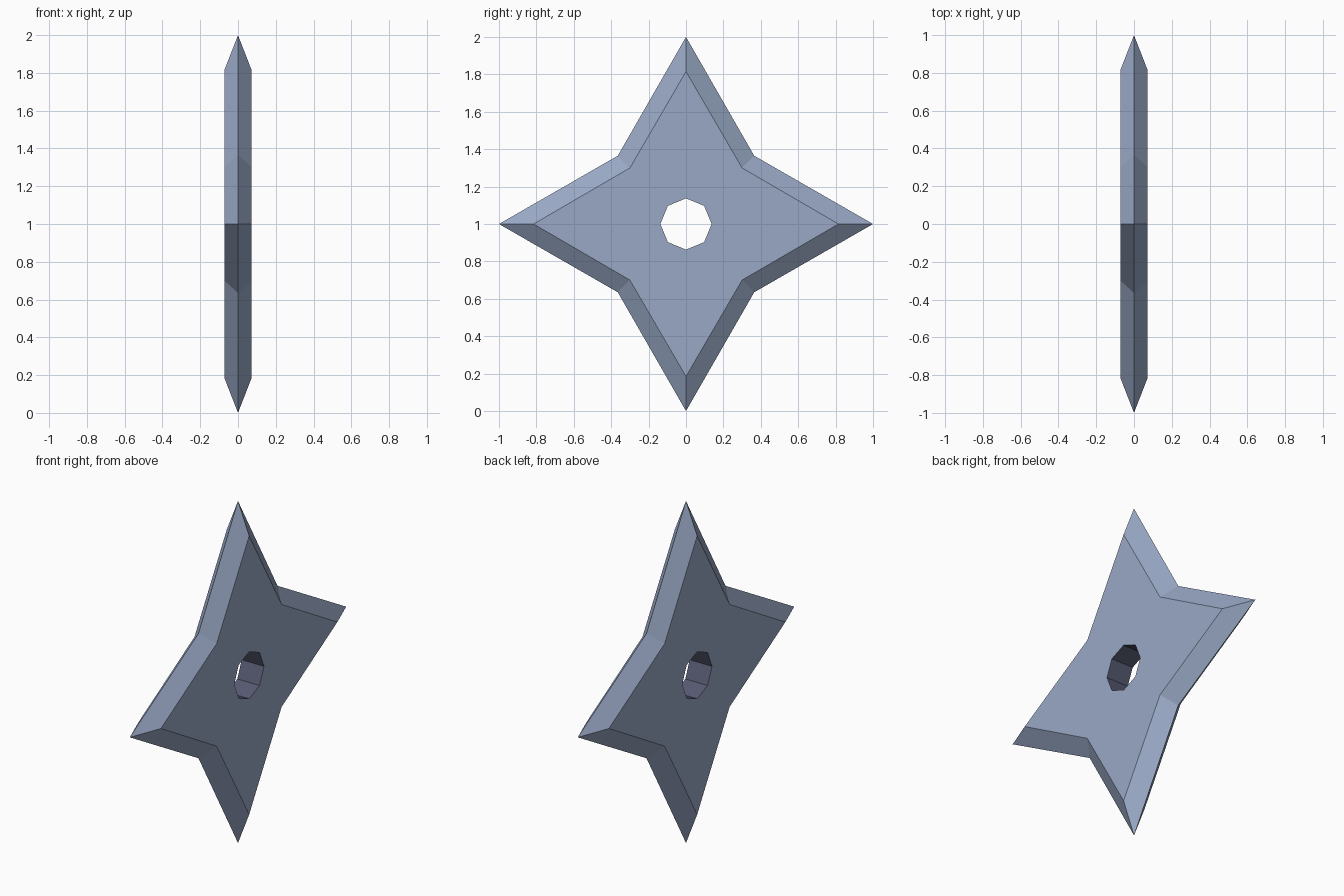
import bpy, bmesh, math

if "Cube" in bpy.data.objects:
    bpy.data.objects.remove(bpy.data.objects["Cube"])

THICK = 0.072     # half thickness of the flat plate
CENTRE_Z = 1.0

# Each ring: x position, radius at the points, radius at the notches
RINGS = [
    (THICK, 0.137, 0.137),     # hole rim, right side
    (THICK, 0.815, 0.424),     # flat face outline, right side
    (0.0, 1.0, 0.516),         # sharp cutting edge
    (-THICK, 0.815, 0.424),    # flat face outline, left side
    (-THICK, 0.137, 0.137),    # hole rim, left side
]


def material(name, colour):
    mat = bpy.data.materials.new(name)
    mat.diffuse_color = (*colour, 1)
    mat.use_nodes = True
    mat.node_tree.nodes["Principled BSDF"].inputs["Base Color"].default_value = mat.diffuse_color
    return mat


# Four-pointed star blade with bevelled edges and an octagonal hole
bm = bmesh.new()
rings = []
for x, tip, notch in RINGS:
    ring = []
    for i in range(8):
        a = i * math.pi / 4
        r = notch if i % 2 else tip
        ring.append(bm.verts.new((x, r * math.cos(a), CENTRE_Z + r * math.sin(a))))
    rings.append(ring)

# Bridge every ring to the next; the last one closes through the hole (dark)
for k, a in enumerate(rings):
    b = rings[(k + 1) % len(rings)]
    for i in range(8):
        j = (i + 1) % 8
        face = bm.faces.new((a[i], a[j], b[j], b[i]))
        face.material_index = 1 if k == len(rings) - 1 else 0
bmesh.ops.recalc_face_normals(bm, faces=bm.faces)

mesh = bpy.data.meshes.new("star_blade")
bm.to_mesh(mesh)
bm.free()
mesh.materials.append(material("blue grey steel", (0.32, 0.395, 0.56)))
mesh.materials.append(material("dark hole wall", (0.095, 0.105, 0.17)))
blade = bpy.data.objects.new("star_blade", mesh)
bpy.context.collection.objects.link(blade)
